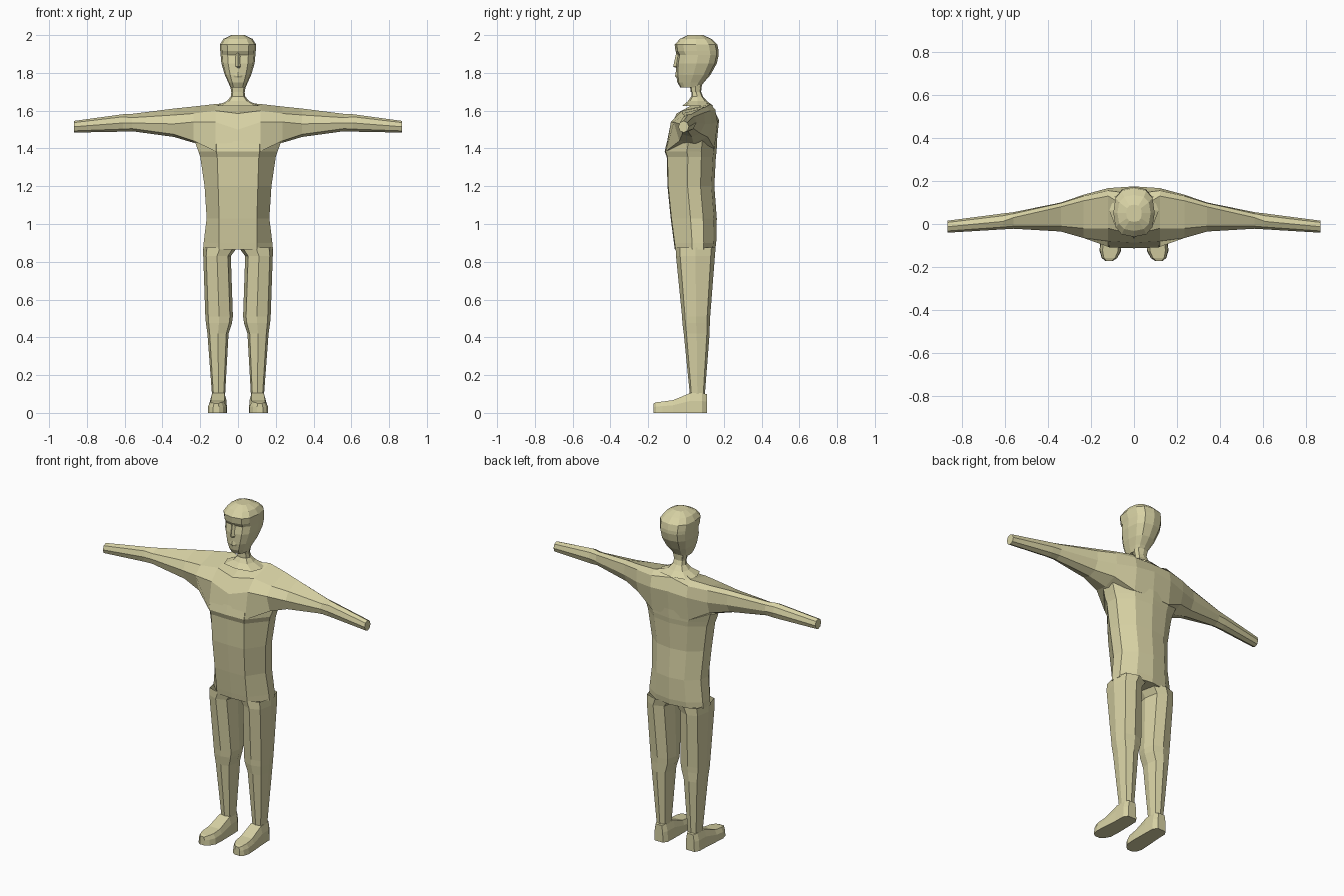
import bpy, bmesh, math

mat = bpy.data.materials.new("pale olive clay")
mat.diffuse_color = (0.68, 0.64, 0.37, 1)


def loft(name, rings, cap_start=True, cap_end=True, mirror=False):
    """Skin a row of equal-length point rings, flat shaded."""
    bm = bmesh.new()
    rows = [[bm.verts.new(p) for p in r] for r in rings]
    n = len(rows[0])
    for a, b in zip(rows, rows[1:]):
        for i in range(n):
            j = (i + 1) % n
            bm.faces.new((a[i], a[j], b[j], b[i]))
    if cap_start:
        bm.faces.new(rows[0][::-1])
    if cap_end:
        bm.faces.new(rows[-1])
    bmesh.ops.recalc_face_normals(bm, faces=bm.faces)
    if not cap_start and sum(f.normal.dot(f.calc_center_median() - rows_center(rings)) for f in bm.faces) < 0:
        bmesh.ops.reverse_faces(bm, faces=bm.faces)
    me = bpy.data.meshes.new(name)
    bm.to_mesh(me)
    bm.free()
    me.materials.append(mat)
    ob = bpy.data.objects.new(name, me)
    bpy.context.collection.objects.link(ob)
    if mirror:
        m = ob.modifiers.new("mirror", 'MIRROR')
        m.use_clip = True
    return ob


def rows_center(rings):
    from mathutils import Vector
    pts = [Vector(p) for r in rings for p in r]
    return sum(pts, Vector()) / len(pts)


def oval(z, cx, hw, yf, yb, n=8, power=0.7):
    """Level ring with squared-off corners between yf and yb."""
    cy, hd = (yf + yb) / 2, (yb - yf) / 2
    pts = []
    for i in range(n):
        t = 2 * math.pi * i / n
        c, s = math.cos(t), math.sin(t)
        pts.append((cx + hw * math.copysign(abs(c) ** power, c),
                    cy + hd * math.copysign(abs(s) ** power, s), z))
    return pts


# torso: flat front plate, tapered flanks, rounded back
def torso_ring(z, a, w, yf, yb):
    d = yb - yf
    half = [(a, yf), (w, yf + 0.42 * d), (w * 0.97, yf + 0.7 * d), (w * 0.55, yb - 0.015)]
    right = [(x, y, z) for x, y in half]
    left = [(-x, y, z) for x, y in reversed(half)]
    return [(0, yf - 0.004, z)] + right + [(0, yb, z)] + left


loft("torso", [torso_ring(*r) for r in (
    (0.865, 0.10, 0.185, -0.055, 0.155),
    (0.90, 0.10, 0.182, -0.06, 0.160),
    (1.03, 0.10, 0.166, -0.077, 0.163),
    (1.20, 0.105, 0.177, -0.094, 0.150),
    (1.355, 0.11, 0.200, -0.098, 0.158),
    (1.385, 0.115, 0.210, -0.109, 0.162),
    (1.44, 0.115, 0.230, -0.096, 0.165))], cap_end=False)


# shoulders and arms: sections along x, listed from bottom front round the top
def wrist(x, cy, cz, ry, rz):
    return [(x, cy + ry * math.cos(t), cz + rz * math.sin(t))
            for t in (math.radians(225 - 45 * i) for i in range(8))]


sections = (
    (0.0, ((-.110, 1.385), (-.087, 1.50), (-.05, 1.585), (.06, 1.645),
           (.14, 1.62), (.175, 1.55), (.16, 1.40), (.04, 1.40))),
    (0.12, ((-.106, 1.385), (-.08, 1.54), (-.02, 1.60), (.13, 1.635),
            (.155, 1.605), (.167, 1.54), (.15, 1.40), (.04, 1.40))),
    (0.235, ((-.035, 1.44), (-.065, 1.54), (-.02, 1.585), (.108, 1.622),
             (.13, 1.60), (.136, 1.53), (.115, 1.46), (.04, 1.43))),
    (0.34, ((-.02, 1.475), (-.035, 1.53), (-.01, 1.577), (.08, 1.611),
            (.097, 1.59), (.10, 1.53), (.075, 1.48), (.03, 1.461))),
    (0.56, ((-.015, 1.505), (-.022, 1.535), (-.01, 1.563), (.03, 1.583),
            (.048, 1.57), (.055, 1.535), (.04, 1.505), (.01, 1.491))))
arm = [[(x, y, z) for y, z in pts] for x, pts in sections]
arm.append(wrist(0.61, 0.012, 1.535, 0.037, 0.046))
arm.append(wrist(0.867, -0.0125, 1.515, 0.028, 0.031))
loft("shoulders_and_arms", arm, cap_start=False, mirror=True)

# neck: flares into the shoulders
loft("neck", [oval(*r) for r in (
    (1.625, 0, 0.115, -0.02, 0.145),
    (1.65, 0, 0.06, 0.01, 0.112),
    (1.675, 0, 0.038, 0.028, 0.090),
    (1.70, 0, 0.035, 0.028, 0.080),
    (1.74, 0, 0.036, 0.02, 0.085))], cap_start=False, cap_end=False)

# legs: (z, inner x, outer x, front y, back y)
legs = ((0.875, 0.005, 0.184, -0.055, 0.157),
        (0.83, 0.038, 0.184, -0.053, 0.153),
        (0.51, 0.027, 0.173, -0.021, 0.128),
        (0.475, 0.032, 0.170, -0.019, 0.126),
        (0.42, 0.050, 0.162, -0.012, 0.125),
        (0.10, 0.068, 0.138, 0.020, 0.100))
loft("legs", [oval(z, (a + b) / 2, (b - a) / 2, f, k) for z, a, b, f, k in legs],
     cap_start=False, cap_end=False, mirror=True)


# feet: (y, centre x, half width, height)
def foot_ring(y, cx, w, h):
    t = w * 0.72
    return [(cx - w, y, 0), (cx - w * 0.95, y, h * 0.6), (cx - t, y, h),
            (cx + t, y, h), (cx + w * 0.95, y, h * 0.6), (cx + w, y, 0)]


loft("feet", [foot_ring(*r) for r in (
    (0.110, 0.104, 0.028, 0.10),
    (0.085, 0.104, 0.044, 0.104),
    (0.020, 0.104, 0.046, 0.104),
    (-0.070, 0.107, 0.050, 0.067),
    (-0.125, 0.110, 0.050, 0.060),
    (-0.158, 0.114, 0.036, 0.056),
    (-0.173, 0.116, 0.016, 0.050))], mirror=True)

# head: chin up to crown, brow overhanging the eye line
loft("head", [oval(*r, n=12, power=0.75) for r in (
    (1.722, 0, 0.040, -0.030, 0.075),
    (1.75, 0, 0.052, -0.046, 0.095),
    (1.79, 0, 0.070, -0.052, 0.130),
    (1.85, 0, 0.088, -0.052, 0.163),
    (1.895, 0, 0.092, -0.044, 0.173),
    (1.915, 0, 0.094, -0.056, 0.173),
    (1.95, 0, 0.096, -0.060, 0.166),
    (1.98, 0, 0.077, -0.032, 0.135),
    (2.00, 0, 0.036, 0.010, 0.090))])
# nape: back of the skull tapering down onto the neck
loft("nape", [oval(*r) for r in (
    (1.70, 0, 0.036, 0.025, 0.078),
    (1.735, 0, 0.042, 0.02, 0.083))], cap_end=False)


# nose and lips: small wedges on the face
def wedge(name, top, low, w_top, w_low, y_face, y_tip):
    rings = [[(-w_top, y_face, top), (0, y_face - 0.008, top), (w_top, y_face, top)],
             [(-w_low, y_face, low + 0.012), (0, y_tip, low + 0.008), (w_low, y_face, low + 0.012)],
             [(-w_low * 0.7, y_face, low), (0, y_face - 0.006, low), (w_low * 0.7, y_face, low)]]
    loft(name, rings)


wedge("nose", 1.91, 1.825, 0.009, 0.019, -0.043, -0.068)
wedge("lips", 1.805, 1.775, 0.018, 0.026, -0.046, -0.058)
